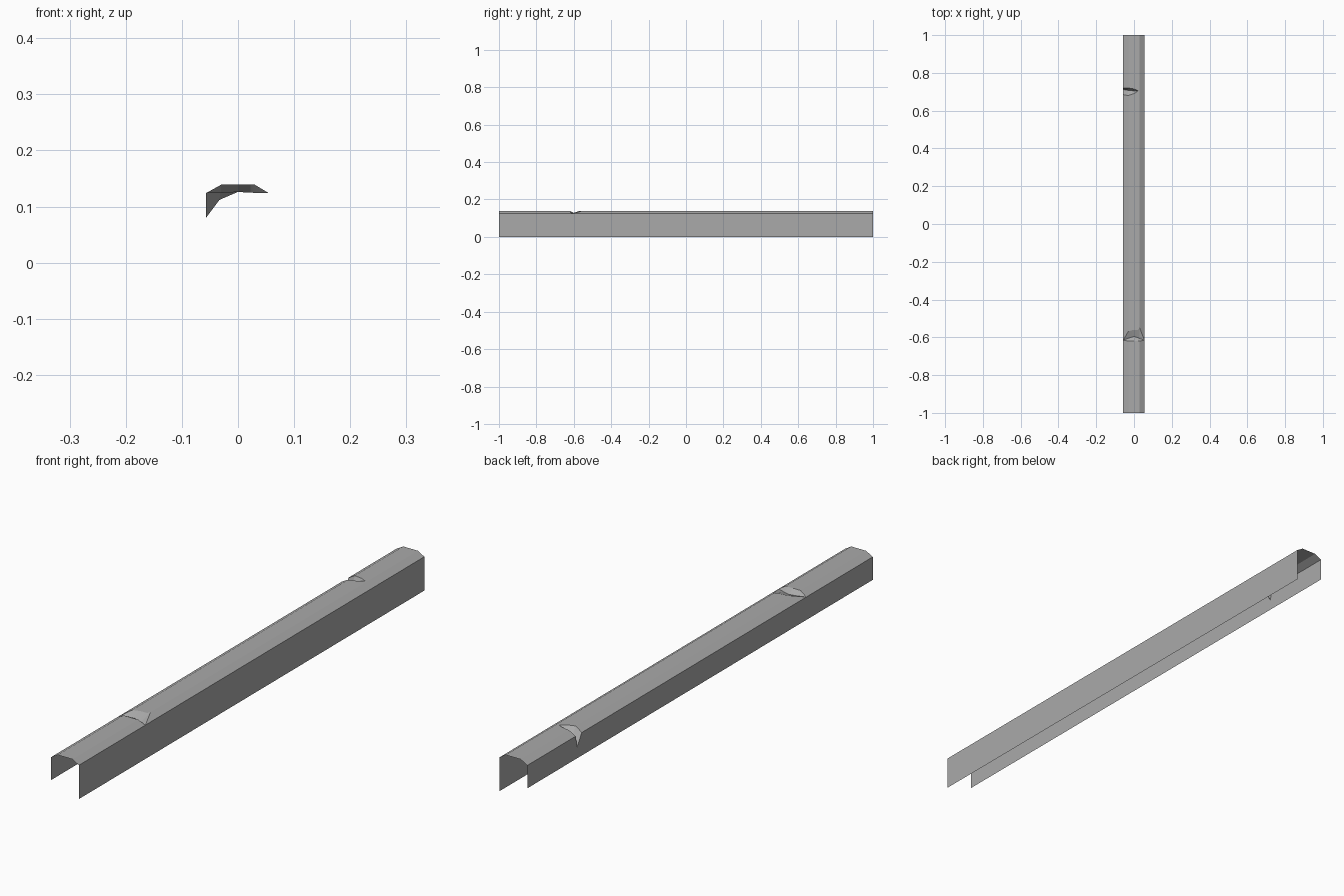
import bpy, bmesh, math

cube = bpy.data.objects.get("Cube")
if cube:
    bpy.data.objects.remove(cube)

# Cross-section of the open channel: short wall, bevelled cap, tall wall
profile = [(-0.057, 0.04), (-0.057, 0.124), (-0.03, 0.139), (0, 0.139),
           (0.022, 0.139), (0.03, 0.139), (0.055, 0.124), (0.055, 0)]


def section(y, moved=None):
    """Profile at y, with selected points moved to make a dent."""
    points = [(x, y, z) for x, z in profile]
    for i, point in (moved or {}).items():
        points[i] = point
    return points


# Dent across the whole cap near the front
eaves = {1: (-0.057, -0.615, 0.124), 6: (0.055, -0.615, 0.124)}
front_dent = [
    section(-0.62, eaves),
    section(-0.605, eaves | {2: (-0.03, -0.605, 0.1245), 3: (0, -0.595, 0.126),
                             4: (0.022, -0.602, 0.125), 5: (0.03, -0.606, 0.1245)}),
    section(-0.56, eaves | {2: (-0.03, -0.568, 0.139), 5: (0.03, -0.55, 0.139)}),
]

# Chip running from the cap down into the short wall near the back
tip = {i: (profile[i][0], 0.705, profile[i][1]) for i in (4, 5, 6, 7)}
back_dent = [
    section(0.685, tip | {2: (-0.03, 0.68, 0.139), 3: (0, 0.69, 0.139)}),
    section(0.71, tip | {1: (-0.057, 0.712, 0.08), 2: (-0.033, 0.708, 0.112),
                         3: (-0.003, 0.705, 0.125)}),
    section(0.72, tip | {3: (0, 0.715, 0.139)}),
]

# Loft the sections into one thin sheet
bm = bmesh.new()
rows = [[bm.verts.new(p) for p in s]
        for s in [section(-1), *front_dent, *back_dent, section(1)]]
for a, b in zip(rows, rows[1:]):
    for i in range(len(profile) - 1):
        bm.faces.new((a[i], b[i], b[i + 1], a[i + 1]))
bmesh.ops.remove_doubles(bm, verts=bm.verts, dist=0.0005)
bmesh.ops.dissolve_degenerate(bm, edges=bm.edges, dist=0.0005)
bm.normal_update()

mesh = bpy.data.meshes.new("edge_trim")
bm.to_mesh(mesh)
bm.free()
trim = bpy.data.objects.new("edge_trim", mesh)
bpy.context.collection.objects.link(trim)

# Plain grey finish
grey = bpy.data.materials.new("grey")
grey.use_nodes = True
colour = (0.4, 0.4, 0.4, 1)
grey.diffuse_color = colour
grey.node_tree.nodes["Principled BSDF"].inputs["Base Color"].default_value = colour
mesh.materials.append(grey)

bpy.context.view_layer.objects.active = trim
trim.select_set(True)
bpy.ops.object.shade_smooth_by_angle(angle=math.radians(10))
